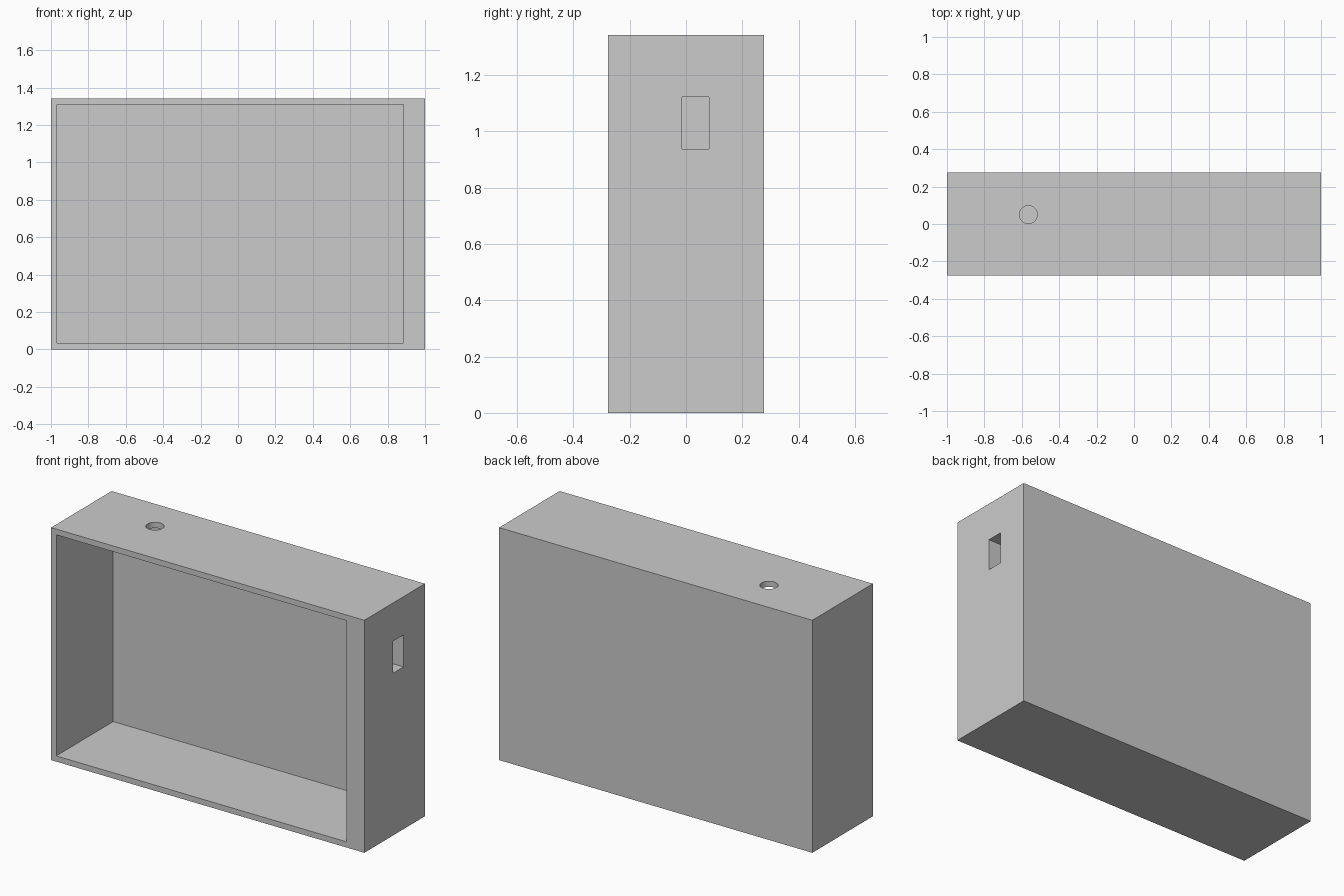
import bpy

if "Cube" in bpy.data.objects:
    bpy.data.objects.remove(bpy.data.objects["Cube"])

W, D, H = 2.0, 0.552, 1.342   # outer size
T = 0.033                     # thin wall thickness


def box(name, lo, hi):
    size = [b - a for a, b in zip(lo, hi)]
    centre = [(a + b) / 2 for a, b in zip(lo, hi)]
    bpy.ops.mesh.primitive_cube_add(size=1, location=centre)
    obj = bpy.context.object
    obj.name = name
    obj.scale = size
    bpy.ops.object.transform_apply(location=True, rotation=False, scale=True)
    return obj


def cut(target, cutter):
    mod = target.modifiers.new(cutter.name, 'BOOLEAN')
    mod.operation = 'DIFFERENCE'
    mod.solver = 'EXACT'
    mod.object = cutter
    cutter.hide_render = True
    cutter.display_type = 'WIRE'
    bpy.context.view_layer.objects.active = target
    bpy.ops.object.modifier_apply(modifier=mod.name)
    bpy.data.objects.remove(cutter, do_unlink=True)


# Outer shell
case = box("case", (-W / 2, -D / 2, 0), (W / 2, D / 2, H))

# Main cavity, open at the front, with a thicker right wall
cut(case, box("cavity_cutter", (-W / 2 + T, -D / 2 - 0.1, T),
              (0.885, D / 2 - T, H - T)))

# Rectangular socket through the right wall
cut(case, box("socket_cutter", (0.8, -0.014, 0.936), (1.1, 0.082, 1.121)))

# Round hole through the top wall
bpy.ops.mesh.primitive_cylinder_add(vertices=48, radius=0.048, depth=0.2,
                                    location=(-0.565, 0.05, H))
drill = bpy.context.object
drill.name = "top_hole_cutter"
cut(case, drill)

# Smooth only the round hole wall
bpy.ops.object.select_all(action='DESELECT')
case.select_set(True)
bpy.context.view_layer.objects.active = case
bpy.ops.object.shade_smooth_by_angle()
